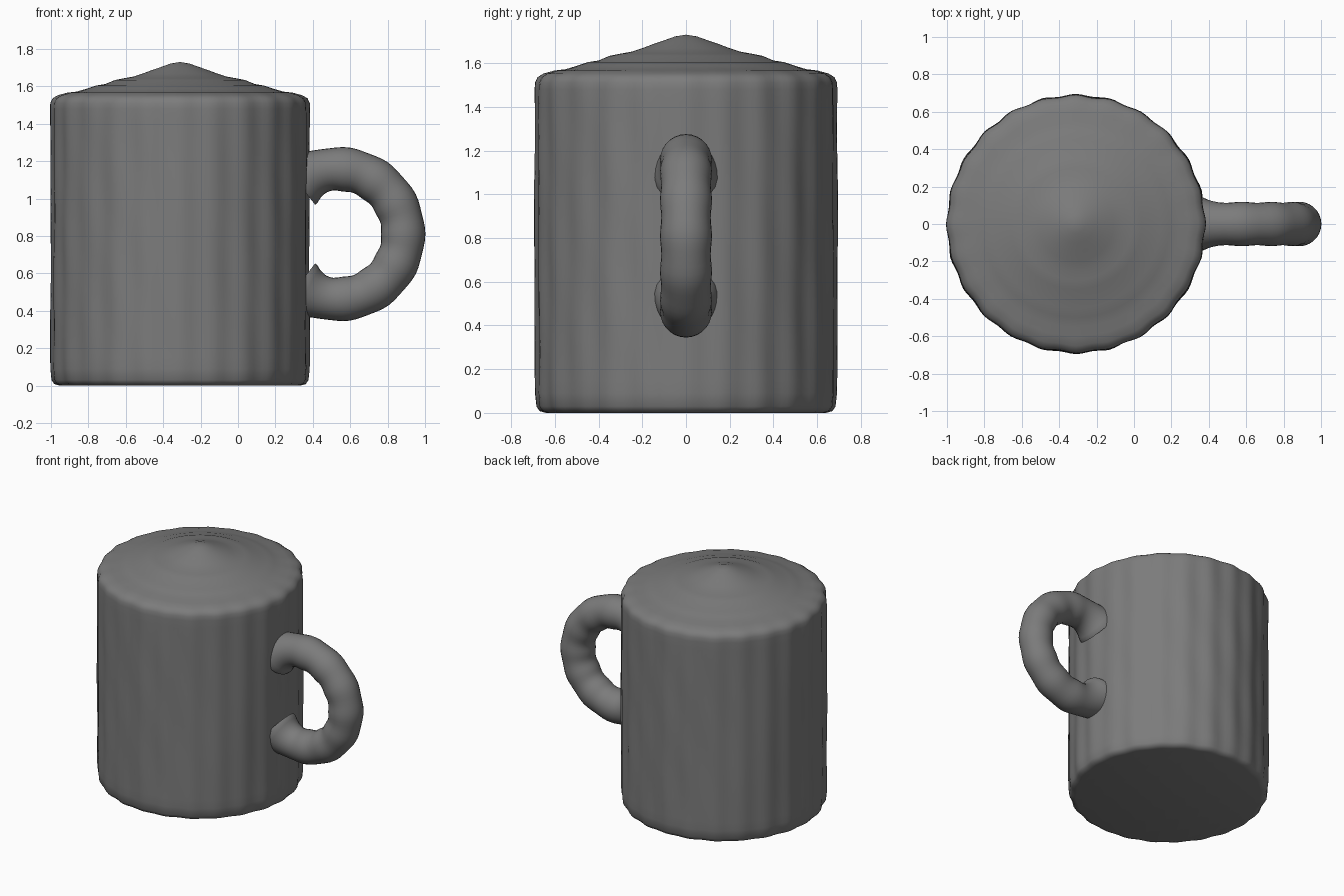
import bpy, bmesh, math
from mathutils import Vector

if "Cube" in bpy.data.objects:
    bpy.data.objects.remove(bpy.data.objects["Cube"])

CX = -0.31  # axis of the cup

clay = bpy.data.materials.new("grey clay")
clay.diffuse_color = (0.2, 0.2, 0.2, 1)
clay.use_nodes = True
clay.node_tree.nodes["Principled BSDF"].inputs["Base Color"].default_value = clay.diffuse_color


def make_object(name, bm):
    bmesh.ops.recalc_face_normals(bm, faces=bm.faces)
    mesh = bpy.data.meshes.new(name)
    bm.to_mesh(mesh)
    bm.free()
    obj = bpy.data.objects.new(name, mesh)
    bpy.context.collection.objects.link(obj)
    mesh.materials.append(clay)
    bpy.context.view_layer.objects.active = obj
    obj.select_set(True)
    bpy.ops.object.shade_smooth_by_angle(angle=math.radians(50))
    obj.select_set(False)
    return obj


def skin(bm, rings):
    """Join a list of closed vertex rings with quads."""
    for a, b in zip(rings, rings[1:]):
        n = len(a)
        for i in range(n):
            j = (i + 1) % n
            bm.faces.new((a[i], a[j], b[j], b[i]))


# Cup: turned profile with rounded rims, a rippled peaked top and lumpy walls
SEG = 144
profile = [(0.64, 0.0), (0.67, 0.008), (0.684, 0.03)]
profile += [(0.69, 0.03 + 1.45 * i / 24) for i in range(1, 25)]
profile += [(0.688, 1.51), (0.677, 1.535), (0.65, 1.552), (0.6, 1.566), (0.55, 1.572),
            (0.5, 1.587), (0.45, 1.604), (0.4, 1.612), (0.35, 1.633), (0.3, 1.643),
            (0.25, 1.652), (0.2, 1.668), (0.15, 1.687), (0.1, 1.704), (0.05, 1.722)]
bm = bmesh.new()
rings = []
for r, z in profile:
    ring = []
    for i in range(SEG):
        a = 2 * math.pi * i / SEG
        wall = max(0.0, (r - 0.5) / 0.19)
        lump = 0.005 * math.cos(24 * a) + 0.003 * math.sin(11 * a + 3 * z) * math.sin(7 * z + 5 * a)
        rr = r + wall * (lump - 0.002)
        ring.append(bm.verts.new((CX + rr * math.cos(a), rr * math.sin(a), z)))
    rings.append(ring)
skin(bm, rings)
bm.faces.new(rings[0])
tip = bm.verts.new((CX, 0, 1.73))
for i in range(SEG):
    bm.faces.new((rings[-1][i], rings[-1][(i + 1) % SEG], tip))
make_object("cup_body", bm)

# Handle: ring-shaped tube, slightly lumpy, flaring where it meets the wall
bm = bmesh.new()
rings = []
STEPS, SIDES = 56, 28
SWEEP = math.radians(128)
for k in range(STEPS + 1):
    t = -SWEEP + 2 * SWEEP * k / STEPS
    out = Vector((math.cos(t), 0, math.sin(t)))
    mid = Vector((0.535, 0, 0.81)) + out * 0.348
    flare = 0.035 * max(0.0, min(1.0, (0.45 - mid.x) / 0.1)) ** 2
    rad = 0.116 + flare + 0.003 * math.cos(13 * t)
    ring = []
    for i in range(SIDES):
        a = 2 * math.pi * i / SIDES
        ring.append(bm.verts.new(mid + out * rad * math.cos(a) + Vector((0, rad * math.sin(a), 0))))
    rings.append(ring)
skin(bm, rings)
bm.faces.new(rings[0])
bm.faces.new(rings[-1])
make_object("handle", bm)
